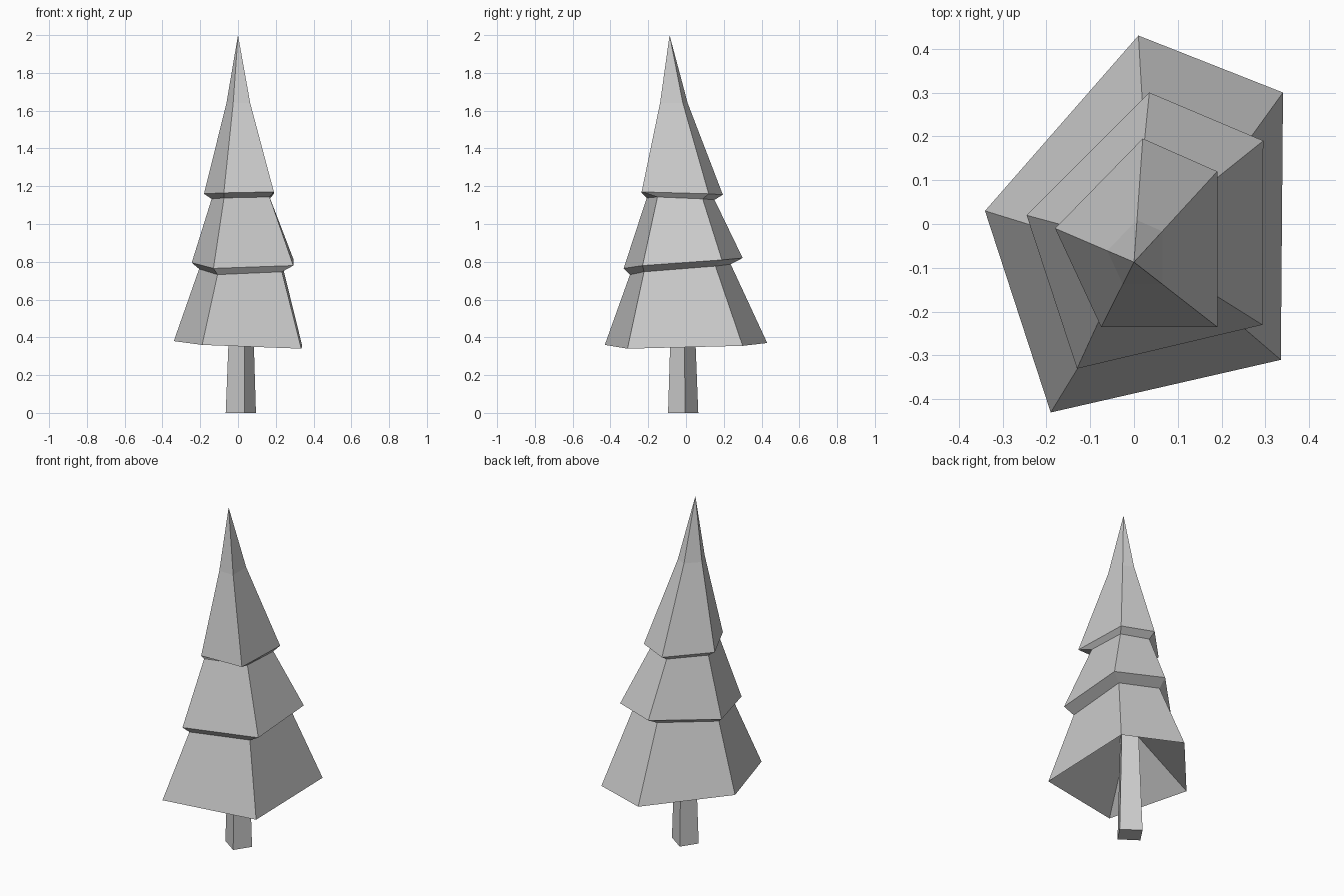
import bpy
import bmesh
from mathutils import Vector

default_cube = bpy.data.objects.get("Cube")
if default_cube:
    bpy.data.objects.remove(default_cube, do_unlink=True)

grey = bpy.data.materials.new("plain_grey")
grey.use_nodes = True
colour = (0.6, 0.6, 0.6, 1)
grey.diffuse_color = colour
grey.node_tree.nodes["Principled BSDF"].inputs["Base Color"].default_value = colour


def shrink(ring, scale, shift, heights):
    """Scale a ring in plan, shift it and give it new heights."""
    return [Vector((p.x * scale[0] + shift[0], p.y * scale[1] + shift[1], h))
            for p, h in zip(ring, heights)]


def bridge(bm, lower, upper):
    """Join two rings of vertices with quads."""
    count = len(lower)
    for i in range(count):
        j = (i + 1) % count
        bm.faces.new((lower[i], lower[j], upper[j], upper[i]))


def fan(bm, ring, tip):
    """Close a ring with triangles that meet at a tip."""
    tip_vert = bm.verts.new(tip)
    for i, vert in enumerate(ring):
        bm.faces.new((vert, ring[(i + 1) % len(ring)], tip_vert))


def finish(bm, name):
    """Turn a bmesh into a flat shaded object."""
    bmesh.ops.recalc_face_normals(bm, faces=bm.faces)
    mesh = bpy.data.meshes.new(name)
    bm.to_mesh(mesh)
    bm.free()
    mesh.materials.append(grey)
    obj = bpy.data.objects.new(name, mesh)
    bpy.context.collection.objects.link(obj)
    return obj


# Uneven five-sided skirts of the three tiers: left, back, back corner, front corner, front
low_skirt = [Vector(p) for p in (
    (-.34, .03, .38), (.01, .43, .37), (.34, .3, .355), (.335, -.31, .34), (-.19, -.43, .36))]
mid_skirt = [Vector(p) for p in (
    (-.245, .02, .795), (.035, .3, .82), (.295, .19, .81), (.293, -.23, .78), (-.13, -.33, .765))]
top_skirt = [Vector(p) for p in (
    (-.18, -.01, 1.16), (.02, .195, 1.155), (.19, .12, 1.16), (.19, -.235, 1.17), (-.075, -.235, 1.165))]
apex = Vector((0, -.087, 2))

# Each tier narrows to a neck tucked just under the skirt above it
low_neck = shrink(low_skirt, (.65, .62), (.015, -.03), [p.z - .033 for p in mid_skirt])
mid_neck = shrink(mid_skirt, (.57, .57), (0, -.02), [p.z - .027 for p in top_skirt])
spire = [apex.lerp(p, .34) for p in top_skirt]
for p in spire:
    p.z = 1.64

# Foliage: one closed shell with a hollow underside
bm = bmesh.new()
rings = [[bm.verts.new(p) for p in ring]
         for ring in (low_skirt, low_neck, mid_skirt, mid_neck, top_skirt, spire)]
for lower, upper in zip(rings, rings[1:]):
    bridge(bm, lower, upper)
fan(bm, rings[-1], apex)
fan(bm, rings[0], (.015, -.015, .66))
finish(bm, "foliage")

# Trunk: tapered, turned square post running up into the foliage
foot = [Vector(p) for p in ((.035, -.095, 0), (.095, -.005, 0), (-.005, .065, 0), (-.065, -.025, 0))]
head = shrink(foot, (.72, .72), (.007, -.007), [.64] * 4)
bm = bmesh.new()
bottom, top = [[bm.verts.new(p) for p in ring] for ring in (foot, head)]
bridge(bm, bottom, top)
bm.faces.new(bottom)
bm.faces.new(top)
finish(bm, "trunk")
